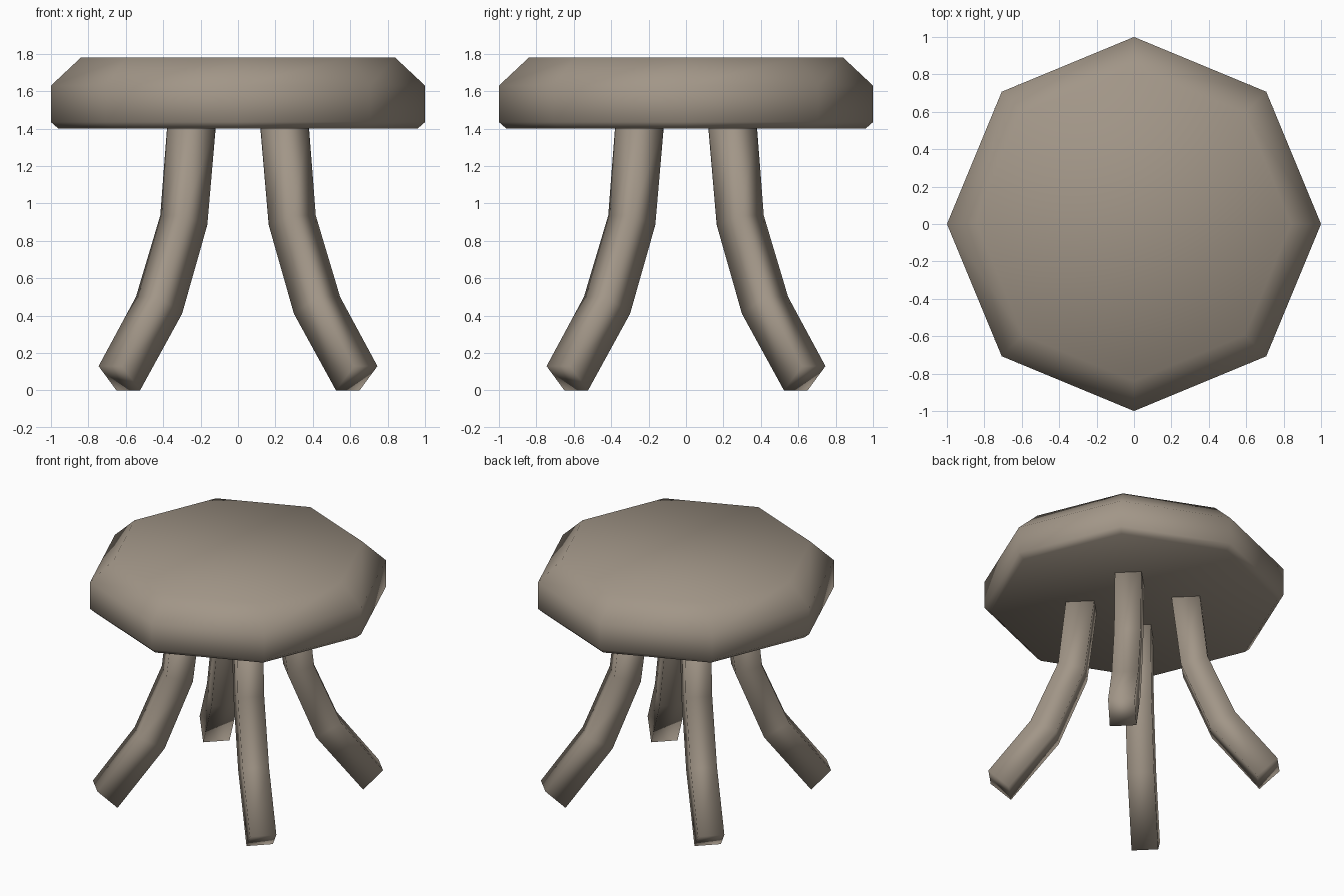
import bpy, bmesh, math

if "Cube" in bpy.data.objects:
    bpy.data.objects.remove(bpy.data.objects["Cube"])

wood = bpy.data.materials.new("weathered wood")
wood.diffuse_color = (0.36, 0.305, 0.245, 1)
wood.use_nodes = True
wood.node_tree.nodes["Principled BSDF"].inputs["Base Color"].default_value = wood.diffuse_color


def loft(name, rings):
    """Skin a stack of equal-sized point rings, capped at both ends."""
    bm = bmesh.new()
    loops = [[bm.verts.new(p) for p in ring] for ring in rings]
    n = len(loops[0])
    for a, b in zip(loops, loops[1:]):
        for i in range(n):
            j = (i + 1) % n
            bm.faces.new((a[i], a[j], b[j], b[i]))
    bm.faces.new(loops[0][::-1])
    bm.faces.new(loops[-1])
    bmesh.ops.recalc_face_normals(bm, faces=bm.faces)
    for f in bm.faces:
        f.smooth = True
    mesh = bpy.data.meshes.new(name)
    bm.to_mesh(mesh)
    bm.free()
    mesh.materials.append(wood)
    obj = bpy.data.objects.new(name, mesh)
    bpy.context.collection.objects.link(obj)
    return obj


# Seat: octagonal slab with chamfered rims (radius, height)
seat_profile = [(0.96, 1.40), (1.0, 1.435), (1.0, 1.63), (0.84, 1.78)]
loft("seat", [[(r * math.cos(k * math.pi / 4), r * math.sin(k * math.pi / 4), z)
               for k in range(8)] for r, z in seat_profile])

# Legs: square bars bending outward (inner radius, z, outer radius, z)
HALF = 0.089
leg_path = [(0.83, 0.0, 0.965, 0.13), (0.512, 0.41, 0.683, 0.50),
            (0.321, 0.885, 0.499, 0.935), (0.257, 1.41, 0.447, 1.41)]
names = ["back_right_leg", "back_left_leg", "front_left_leg", "front_right_leg"]
for k, name in enumerate(names):
    leg = loft(name, [[(ri, -HALF, zi), (ro, -HALF, zo), (ro, HALF, zo), (ri, HALF, zi)]
                      for ri, zi, ro, zo in leg_path])
    leg.rotation_euler.z = math.pi / 4 + k * math.pi / 2
